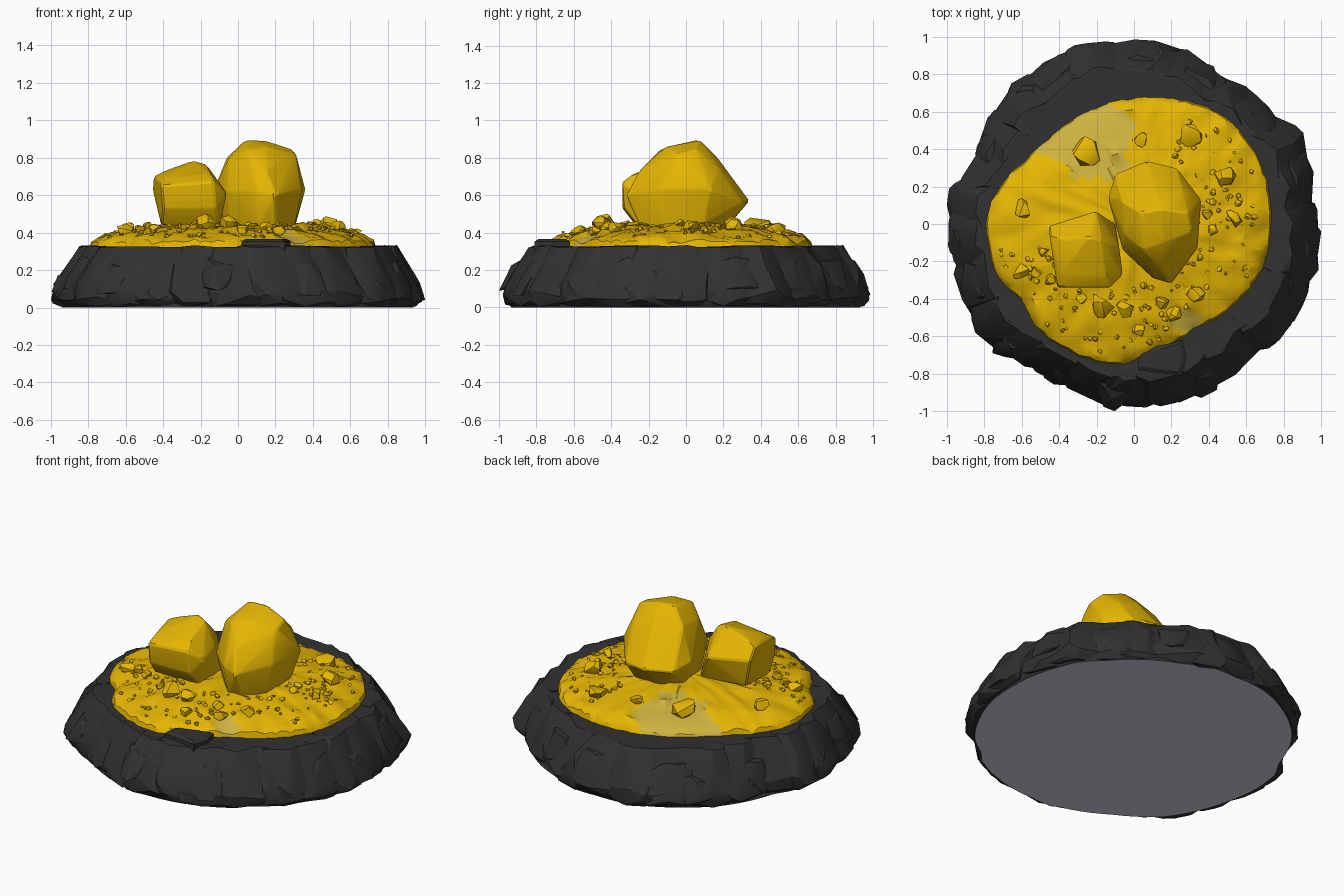
import bpy, bmesh, math, random
from mathutils import Vector, noise

if "Cube" in bpy.data.objects:
    bpy.data.objects.remove(bpy.data.objects["Cube"])

random.seed(7)
TAU = math.tau


def material(name, rgb):
    m = bpy.data.materials.new(name)
    m.diffuse_color = (*rgb, 1)
    m.use_nodes = True
    m.node_tree.nodes["Principled BSDF"].inputs["Base Color"].default_value = m.diffuse_color
    return m


ROCK = material("charcoal rock", (0.031, 0.031, 0.032))
GOLD = material("gold", (0.79, 0.47, 0.001))
PALE = material("pale gold", (0.62, 0.45, 0.05))
GREY = material("underside grey", (0.65, 0.66, 0.77))


def finish(bm, name, mats, angle=25):
    bmesh.ops.recalc_face_normals(bm, faces=bm.faces)
    me = bpy.data.meshes.new(name)
    bm.to_mesh(me)
    bm.free()
    ob = bpy.data.objects.new(name, me)
    bpy.context.collection.objects.link(ob)
    for m in mats:
        me.materials.append(m)
    bpy.ops.object.select_all(action='DESELECT')
    bpy.context.view_layer.objects.active = ob
    ob.select_set(True)
    bpy.ops.object.shade_smooth_by_angle(angle=math.radians(angle))
    return ob


def lerp_table(table, x):
    for (a, u), (b, v) in zip(table, table[1:]):
        if x <= b:
            return u + (v - u) * (x - a) / (b - a)
    return table[-1][1]


def outline(table, th):
    d = math.degrees(th) % 360
    return lerp_table(table + [(360, table[0][1])], d)


def polar(rings, segs, fn):
    """Grid of rings from fn(angle, ring)."""
    bm = bmesh.new()
    rows = [[bm.verts.new(fn(TAU * i / segs, k)) for i in range(segs)] for k in range(rings)]
    for a, b in zip(rows, rows[1:]):
        for i in range(segs):
            j = (i + 1) % segs
            bm.faces.new((a[i], a[j], b[j], b[i]))
    return bm, rows


def hull(bm, pts):
    vs = [bm.verts.new(p) for p in pts]
    res = bmesh.ops.convex_hull(bm, input=vs)
    junk = [v for v in res["geom_interior"] + res["geom_unused"] if isinstance(v, bmesh.types.BMVert)]
    bmesh.ops.delete(bm, geom=list(set(junk)), context='VERTS')


# --- rock base: plain core with a flat underside
BASE = [(0, .99), (16, 1.0), (25, 1.0), (28, 1.03), (40, .95), (55, .95), (68, .93), (72, .97), (75, .93),
        (81, 1.0), (90, .97), (104, 1.01), (120, .98), (140, .97), (158, .91), (160, .90), (167, .99),
        (180, 1.0), (192, .98), (206, 1.0), (219, 1.02), (238, .93), (255, .96), (257, .94), (261, 1.01),
        (270, .97), (288, .98), (304, .99), (308, .93), (319, .99), (330, .99), (349, 1.0)]
PROFILE = [(0, .96), (.02, .99), (.05, 1.01), (.09, 1.0), (.13, .98), (.19, .945), (.26, .905), (.30, .875),
           (.34, .84)]
CORE = [(0, .94), (.03, .96), (.08, .965), (.14, .94), (.20, .91), (.27, .87), (.322, .82)]


def core_point(th, k):
    if k < len(CORE):
        z, r = CORE[k]
        r *= 1 + (outline(BASE, th) - 1) * (.4 if k == 0 else 1)
    else:
        z, r = .326, .5
    return (r * math.cos(th), r * math.sin(th), z)


bm, rows = polar(len(CORE) + 1, 120, core_point)
bm.faces.new(rows[-1])
bm.faces.new(rows[0]).material_index = 1
finish(bm, "rock_core", [ROCK, GREY])

# --- chiselled rock chunks around the rim
bm = bmesh.new()
COUNT = 27


def chunk(th0, w, heights, grow, top):
    pts = []
    for z in heights:
        for u in (-1, -.45, .15, .6, 1):
            th = th0 + w * (u + random.uniform(-.25, .25))
            zz = max(.006, z + random.uniform(-.025, .025))
            if z >= .3:
                zz = top + random.uniform(-.012, .003)
            r = lerp_table(PROFILE, min(zz, .33)) * outline(BASE, th) + grow - .03 * u * u
            r += random.uniform(-.02, .010)
            x, y = r * math.cos(th), r * math.sin(th)
            pts.append((max(-1, min(1, x)), max(-1, min(1, y)), zz))
    for u in (-.7, .7):
        th = th0 + w * u
        for z in (heights[0] + .03, heights[-1] - .02):
            pts.append((.72 * math.cos(th), .72 * math.sin(th), min(z + .02, .325)))
    hull(bm, pts)


for i in range(COUNT):
    a = TAU * (i + random.uniform(-.3, .3)) / COUNT
    chunk(a, random.uniform(.12, .19), (.006, .05, .11, .21, .325), random.uniform(-.008, .012), .33)
for i in range(16):
    a = TAU * (i + random.uniform(-.4, .4)) / 16
    low = random.uniform(.02, .12)
    chunk(a, random.uniform(.07, .13), (low, low + .07, low + .14), .012, .33)
# raised lip stone at the front
hull(bm, [(x, y, z) for z, k in ((.25, 0), (.352, .0), (.365, .02))
          for x, y in ((.03 + k, -.68 - k), (.02 + k, -.78 + k), (.25 - k, -.81 + k), (.28 - k, -.72),
                       (.26 - k, -.62 - k))])
bmesh.ops.dissolve_limit(bm, angle_limit=math.radians(7), verts=bm.verts, edges=bm.edges)
finish(bm, "rock_chunks", [ROCK], 22)

# --- gold mound filling the ring
EDGE = [(0, .74), (28, .76), (45, .76), (60, .74), (75, .70), (90, .68), (110, .66), (135, .65), (150, .68),
        (168, .77), (180, .80), (200, .79), (215, .73), (230, .77), (250, .77), (265, .76), (280, .69),
        (300, .655), (320, .69), (340, .73)]
RISE = [(0, .45), (.4, .445), (.6, .428), (.8, .402), (.92, .378), (.98, .352), (1, .30)]
TS = [.02, .15, .3, .4, .5, .58, .66, .73, .8, .86, .91, .95, .98, 1.0]


def pale_zone(x, y):
    n = .07 * noise.noise(Vector((x * 7, y * 7, 2)))
    back = (math.hypot((x + .3) / .3, (y - .5) / .17) < 1 + n) or (-.34 < x < -.02 and .24 < y < .36)
    return back or math.hypot((x - .28) / .09, (y + .52) / .065) < 1


def mound_height(x, y):
    th = math.atan2(y, x)
    t = min(1, math.hypot(x, y) / outline(EDGE, th))
    z = lerp_table(RISE, t)
    if pale_zone(x, y):
        return z - .012
    return z + .02 * noise.noise(Vector((x * 9, y * 9, 0))) + .012 * noise.noise(Vector((x * 25, y * 25, 5)))


def mound_point(th, k):
    r = outline(EDGE, th) * TS[k]
    if k > 8:
        r += .016 * noise.noise(Vector((math.cos(th) * 12, math.sin(th) * 12, 0)))
    x, y = r * math.cos(th), r * math.sin(th)
    z = mound_height(x, y) if TS[k] < 1 else .30
    return (x, y, z)


bm, rows = polar(len(TS), 150, mound_point)
bm.faces.new(rows[0])
for f in bm.faces:
    c = f.calc_center_median()
    if pale_zone(c.x, c.y):
        f.material_index = 1
finish(bm, "gold_mound", [GOLD, PALE], 30)


# --- large nuggets: bevelled convex hulls
def nugget(name, pts, width):
    bm = bmesh.new()
    hull(bm, pts)
    bmesh.ops.dissolve_limit(bm, angle_limit=math.radians(6), verts=bm.verts, edges=bm.edges)
    bmesh.ops.bevel(bm, geom=bm.edges[:], offset=width, segments=1, affect='EDGES', clamp_overlap=True)
    return finish(bm, name, [GOLD], 20)


nugget("large_nugget", [
    (.04, .06, .895), (.15, .08, .89), (.16, -.1, .86), (.05, -.14, .84), (.29, .06, .845), (.31, -.04, .82),
    (-.06, .12, .80), (-.05, -.06, .79), (.12, .17, .80), (.26, .18, .74),
    (-.14, .14, .60), (-.10, .27, .57), (.07, .34, .57), (.23, .30, .56), (.36, .13, .63), (.34, -.13, .63),
    (.20, -.32, .60), (.10, -.29, .62), (-.06, -.14, .62), (.15, -.25, .73), (.31, -.1, .74),
    (-.07, .12, .44), (.02, .22, .44), (.2, .23, .44), (.31, .1, .45), (.3, -.12, .43),
    (.2, -.24, .42), (.1, -.24, .42), (-.04, -.1, .43)], .008)
nugget("small_nugget", [
    (-.455, -.01, .63), (-.20, .07, .62), (-.38, -.09, .735), (-.24, -.07, .785), (-.17, -.09, .765),
    (-.45, -.07, .70), (-.41, -.34, .65), (-.40, -.27, .69), (-.15, -.28, .715), (-.13, -.34, .67),
    (-.06, -.27, .61), (-.08, -.12, .64), (-.40, -.34, .53), (-.12, -.33, .53),
    (-.41, -.27, .44), (-.10, -.25, .43), (-.10, 0, .44), (-.41, -.03, .45)], .008)


# --- pebbles and grit scattered over the mound
def pebble(bm, x, y, s):
    z = mound_height(x, y) + s * .3
    pts = []
    for i in range(18):
        v = Vector([random.gauss(0, 1) for _ in range(3)]).normalized() * s * random.uniform(.85, 1.1)
        pts.append((x + v.x, y + v.y, z + v.z * .75))
    hull(bm, pts)


bm = bmesh.new()
for x, y, s in [(-.25, .38, .085), (.04, .45, .04), (.30, .47, .07), (.48, .25, .065), (.53, .03, .05),
                (.39, .05, .03), (-.59, .08, .055), (-.61, -.25, .05), (-.53, -.26, .035), (-.48, -.15, .03),
                (-.17, -.43, .07), (-.05, -.45, .055), (.03, -.57, .04), (.21, -.48, .045), (.33, -.38, .05),
                (-.45, -.3, .035), (.42, -.03, .03), (-.28, -.4, .03), (.15, -.42, .04)]:
    pebble(bm, x, y, s)
finish(bm, "pebbles", [GOLD], 30)

bm = bmesh.new()
count = 0
while count < 150:
    th = random.uniform(-2.95, 1.1)
    r = outline(EDGE, th) * random.uniform(.45, .93)
    x, y = r * math.cos(th), r * math.sin(th)
    if not pale_zone(x, y):
        pebble(bm, x, y, random.uniform(.008, .02))
        count += 1
finish(bm, "grit", [GOLD], 40)
